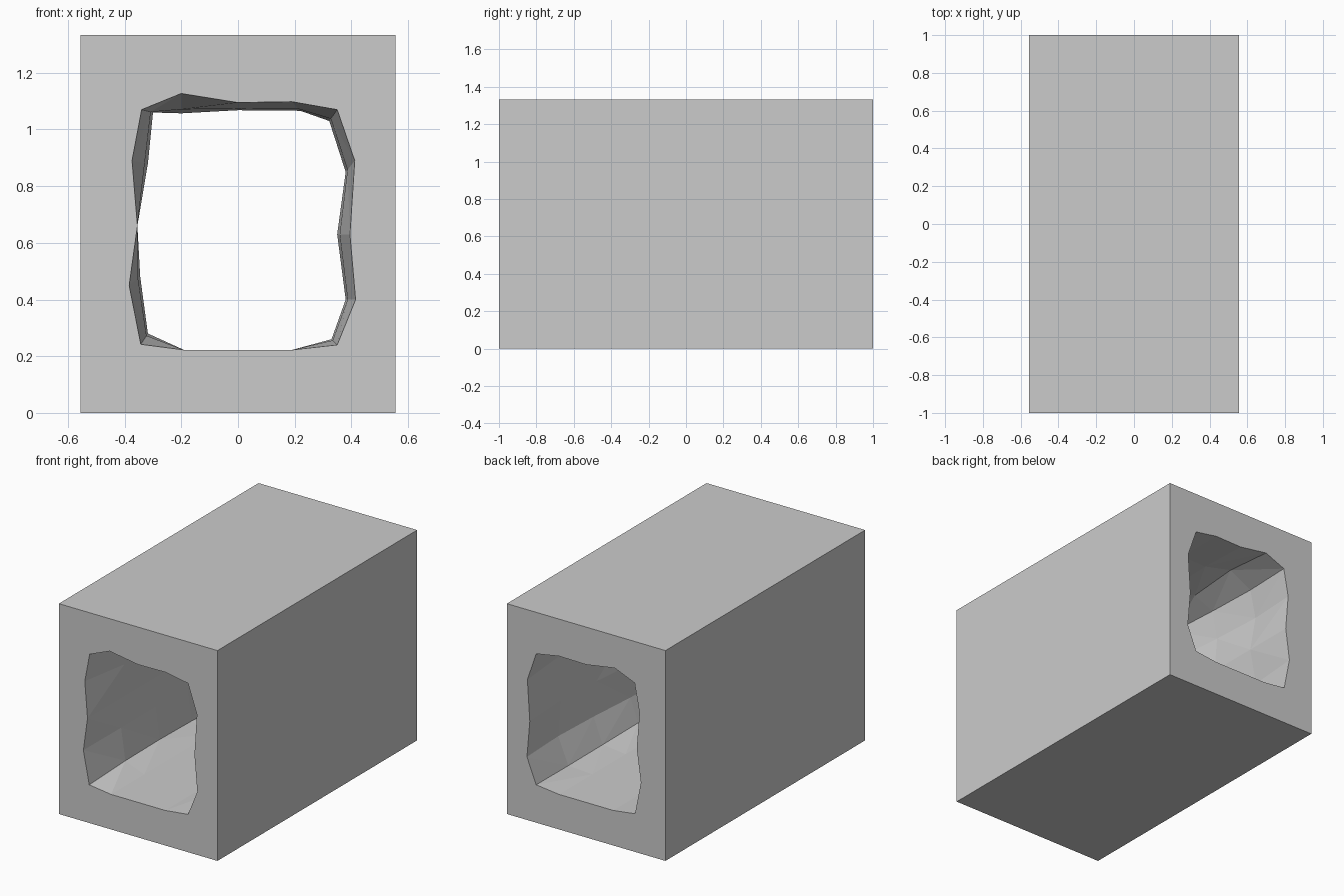
import bpy, bmesh

if "Cube" in bpy.data.objects:
    bpy.data.objects.remove(bpy.data.objects["Cube"])

W, L, H = 0.556, 1.0, 1.333

# Mouth outline (x, z), identical at both ends, and the narrowest mid-tunnel outline
MOUTH = [(-.34, 1.07), (-.20, 1.127), (0, 1.095), (.19, 1.098), (.35, 1.07),
         (.412, .89), (.395, .63), (.415, .40), (.35, .24), (.19, .222),
         (0, .222), (-.19, .222), (-.343, .242), (-.384, .45), (-.355, .66), (-.374, .89)]
NARROW = [(-.30, 1.06), (-.20, 1.057), (0, 1.068), (.22, 1.066), (.322, 1.03),
          (.38, .85), (.35, .63), (.38, .40), (.33, .26), (.19, .222),
          (0, .222), (-.19, .222), (-.318, .28), (-.345, .48), (-.355, .66), (-.318, .88)]
# Rings along the tunnel: (y, blend from mouth to narrow outline)
RINGS = [(-1.1, 0), (-1, 0), (-.667, .8), (-.333, 1), (0, .7), (.333, 0), (.667, -.4), (1, 0), (1.1, 0)]


def make_object(name, bm):
    bmesh.ops.recalc_face_normals(bm, faces=bm.faces)
    mesh = bpy.data.meshes.new(name)
    bm.to_mesh(mesh)
    bm.free()
    obj = bpy.data.objects.new(name, mesh)
    bpy.context.collection.objects.link(obj)
    return obj


# Rectangular rock block
bm = bmesh.new()
bmesh.ops.create_cube(bm, size=1)
for v in bm.verts:
    v.co = (v.co.x * 2 * W, v.co.y * 2 * L, (v.co.z + .5) * H)
block = make_object("tunnel_block", bm)

# Rough tunnel bore, lofted through the rings
bm = bmesh.new()
loops = []
for y, t in RINGS:
    loops.append([bm.verts.new((a[0] + (b[0] - a[0]) * t, y, a[1] + (b[1] - a[1]) * t))
                  for a, b in zip(MOUTH, NARROW)])
n = len(MOUTH)
for p, q in zip(loops, loops[1:]):
    for i in range(n):
        j = (i + 1) % n
        bm.faces.new((p[i], p[j], q[j], q[i]))
bm.faces.new(loops[0])
bm.faces.new(loops[-1])
bmesh.ops.triangulate(bm, faces=bm.faces)
bore = make_object("tunnel_bore", bm)
bore.hide_render = True

# Cut the bore through the block
mod = block.modifiers.new("bore", 'BOOLEAN')
mod.operation = 'DIFFERENCE'
mod.solver = 'EXACT'
mod.object = bore
bpy.context.view_layer.objects.active = block
block.select_set(True)
bpy.ops.object.modifier_apply(modifier=mod.name)
bpy.data.objects.remove(bore, do_unlink=True)
